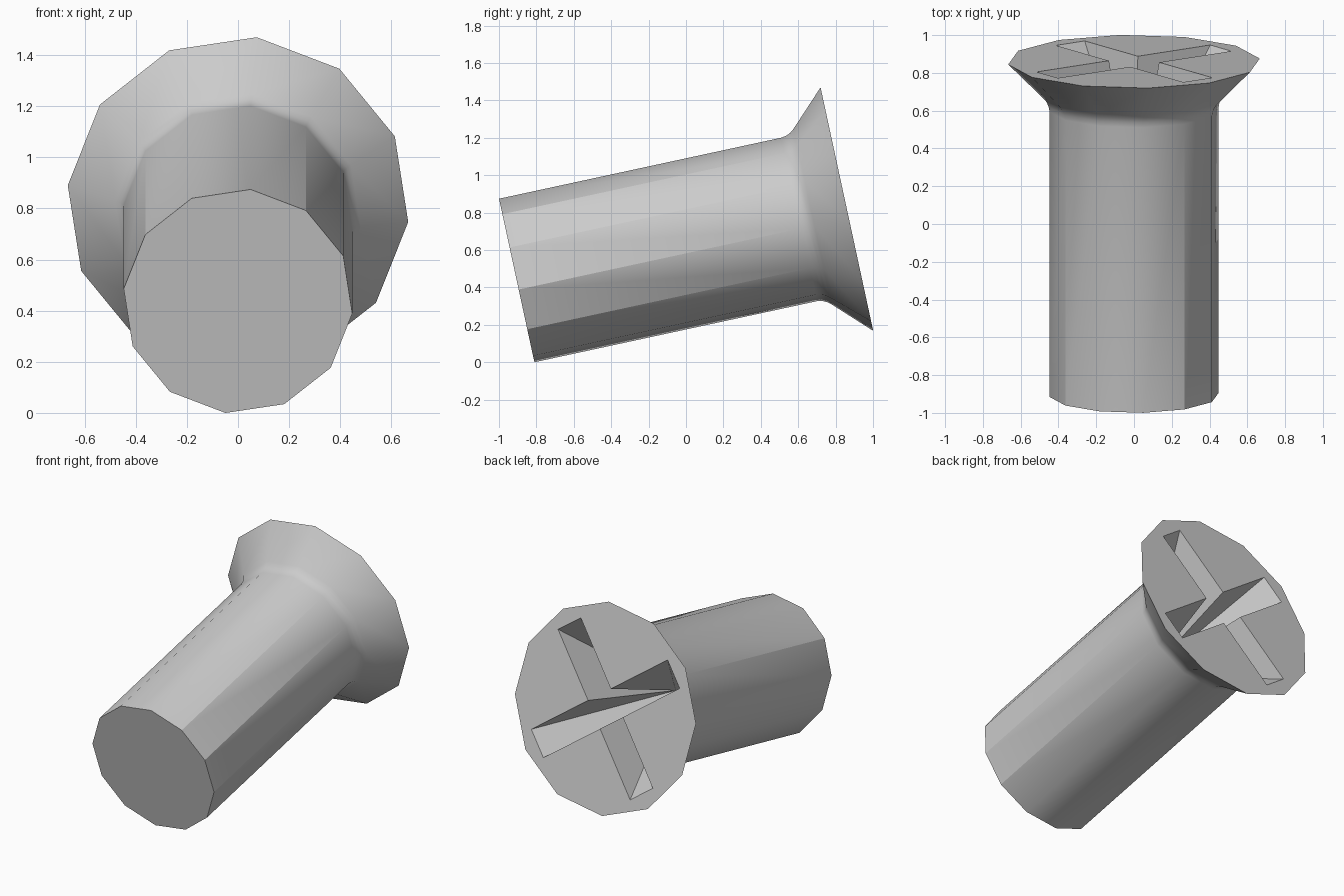
import bpy, bmesh
from math import sin, cos, radians, pi
from mathutils import Matrix

cube = bpy.data.objects.get("Cube")
if cube:
    bpy.data.objects.remove(cube)

SIDES = 12
TWIST = radians(6.3)
LENGTH = 1.806

steel = bpy.data.materials.new("plain_grey")
steel.use_nodes = True
grey = (0.6, 0.6, 0.6, 1)
steel.diffuse_color = grey
steel.node_tree.nodes["Principled BSDF"].inputs["Base Color"].default_value = grey

bm = bmesh.new()


def ring(radius, z):
    """One level of the turned body."""
    angles = [TWIST + 2 * pi * k / SIDES for k in range(SIDES)]
    return [bm.verts.new((radius * sin(a), -radius * cos(a), z)) for a in angles]


def loop_pairs(verts):
    return list(zip(verts, verts[1:] + verts[:1]))


# Turned body: shaft, small fillet, flared head
profile = [(0.45, 0), (0.45, 1.545), (0.455, 1.573), (0.466, 1.597),
           (0.483, 1.618), (0.67, LENGTH)]
rings = [ring(r, z) for r, z in profile]
for low, high in zip(rings, rings[1:]):
    for (a, b), (c, d) in zip(loop_pairs(low), loop_pairs(high)):
        bm.faces.new((a, b, d, c))
bm.faces.new(rings[0])

# Cross recess tapering to a point on the axis
HALF, REACH, DEPTH = 0.095, 0.57, 0.77
cross = []
for k in range(4):
    turn = Matrix.Rotation(TWIST + radians(30) + k * pi / 2, 3, "Z")
    for x, y in ((REACH, -HALF), (REACH, HALF), (HALF, HALF)):
        v = bm.verts.new((x, y, LENGTH))
        v.co = turn @ v.co
        cross.append(v)
apex = bm.verts.new((0, 0, LENGTH - DEPTH))
for a, b in loop_pairs(cross):
    bm.faces.new((a, b, apex))

# Flat head face around the recess
border = [bm.edges.get(pair) for pair in loop_pairs(rings[-1]) + loop_pairs(cross)]
bmesh.ops.triangle_fill(bm, use_beauty=True, edges=border, normal=(0, 0, 1))
bmesh.ops.recalc_face_normals(bm, faces=bm.faces)

mesh = bpy.data.meshes.new("screw")
bm.to_mesh(mesh)
bm.free()
mesh.materials.append(steel)
screw = bpy.data.objects.new("screw", mesh)
bpy.context.collection.objects.link(screw)

# Lay the body down, head raised toward the back
screw.rotation_euler.x = radians(-77.8)
screw.location = (0, -0.905, 0.437)

bpy.context.view_layer.objects.active = screw
screw.select_set(True)
bpy.ops.object.shade_smooth_by_angle(angle=radians(35))

# Crisp facets along part of the shaft
for edge in mesh.edges:
    a, b = sorted(edge.vertices)
    if b - a == SIDES and a in (1, 2, 3, 4, 10):
        edge.use_edge_sharp = True
